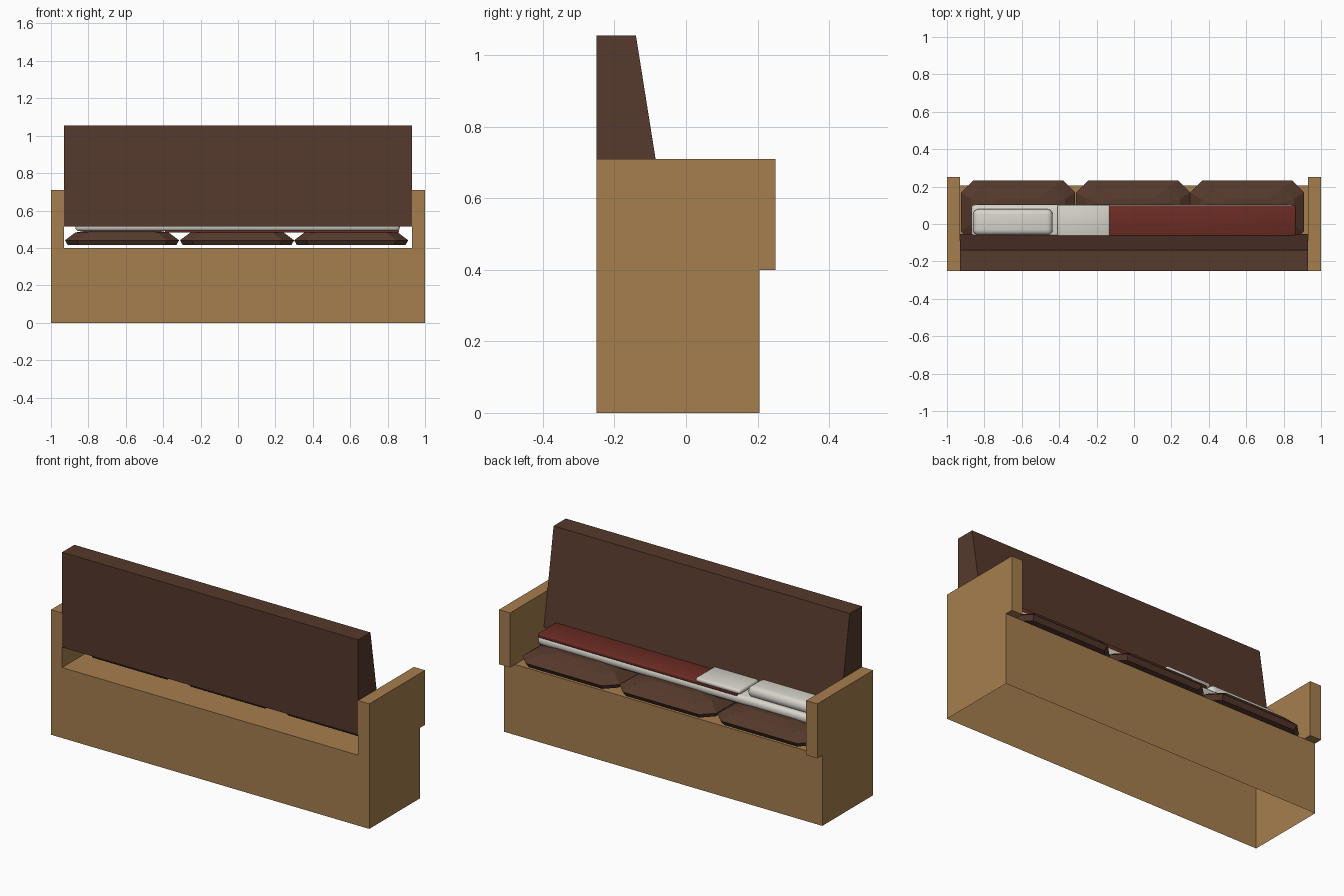
import bpy, bmesh
from mathutils import Vector

if "Cube" in bpy.data.objects:
    bpy.data.objects.remove(bpy.data.objects["Cube"])


def material(name, rgb):
    m = bpy.data.materials.new(name)
    m.diffuse_color = (*rgb, 1)
    m.use_nodes = True
    m.node_tree.nodes["Principled BSDF"].inputs["Base Color"].default_value = m.diffuse_color
    return m


WOOD = material("oak wood", (0.38, 0.21, 0.077))
BROWN = material("brown upholstery", (0.092, 0.041, 0.025))
WHITE = material("off white linen", (0.68, 0.66, 0.59))
RED = material("dark red blanket", (0.15, 0.025, 0.017))


def finish(name, bm, mat):
    bmesh.ops.recalc_face_normals(bm, faces=bm.faces)
    me = bpy.data.meshes.new(name)
    bm.to_mesh(me)
    bm.free()
    me.materials.append(mat)
    ob = bpy.data.objects.new(name, me)
    bpy.context.collection.objects.link(ob)
    return ob


def box(name, lo, hi, mat, bevel=0, segments=3):
    bm = bmesh.new()
    bmesh.ops.create_cube(bm, size=1)
    for v in bm.verts:
        v.co = Vector([(a + b) / 2 + c * (b - a) for a, b, c in zip(lo, hi, v.co)])
    if bevel:
        bmesh.ops.bevel(bm, geom=bm.edges[:], offset=bevel, segments=segments,
                        profile=0.5, affect='EDGES')
    ob = finish(name, bm, mat)
    if bevel:
        for p in ob.data.polygons:
            p.use_smooth = True
    return ob


# Frame: base box joined with the two overhanging arms, open underneath
frame = box("frame", (-1, -0.25, 0), (1, 0.205, 0.4), WOOD)
arms = [box("arm_cutter", (min(s, s * 0.93), -0.25, 0.4),
            (max(s, s * 0.93), 0.25, 0.71), WOOD) for s in (-1, 1)]
for arm in arms:
    mod = frame.modifiers.new("join arm", 'BOOLEAN')
    mod.operation = 'UNION'
    mod.solver = 'EXACT'
    mod.object = arm
deps = bpy.context.evaluated_depsgraph_get()
joined = bpy.data.meshes.new_from_object(frame.evaluated_get(deps))
frame.modifiers.clear()
bm = bmesh.new()
bm.from_mesh(joined)
bmesh.ops.dissolve_limit(bm, angle_limit=0.01, verts=bm.verts[:], edges=bm.edges[:])
bmesh.ops.delete(bm, geom=[f for f in bm.faces if f.calc_center_median().z < 0.001],
                 context='FACES')
bm.to_mesh(frame.data)
bm.free()
for arm in arms:
    bpy.data.objects.remove(arm)

# Backrest: wedge profile extruded along x
bm = bmesh.new()
profile = [(-0.25, 0.515), (-0.054, 0.515), (-0.14, 1.055), (-0.25, 1.055)]
face = bm.faces.new([bm.verts.new((-0.93, y, z)) for y, z in profile])
ext = bmesh.ops.extrude_face_region(bm, geom=[face])
bmesh.ops.translate(bm, vec=(1.86, 0, 0),
                    verts=[g for g in ext["geom"] if isinstance(g, bmesh.types.BMVert)])
finish("backrest", bm, BROWN)


# Seat cushions: stacked rings with cut corners
def cushion(name, cx, cy):
    bm = bmesh.new()
    rings = []
    for z, hx, hy, c in ((0.415, 0.29, 0.152, 0.06), (0.441, 0.305, 0.168, 0.065),
                         (0.482, 0.25, 0.13, 0.06), (0.502, 0.14, 0.07, 0.035)):
        pts = [(hx - c, -hy), (hx, c - hy), (hx, hy - c), (hx - c, hy),
               (c - hx, hy), (-hx, hy - c), (-hx, c - hy), (c - hx, -hy)]
        rings.append([bm.verts.new((cx + x, cy + y, z)) for x, y in pts])
    for a, b in zip(rings, rings[1:]):
        for i in range(8):
            j = (i + 1) % 8
            bm.faces.new((a[i], a[j], b[j], b[i]))
    bm.faces.new(rings[0])
    bm.faces.new(rings[-1])
    return finish(name, bm, BROWN)


for n, cx in (("left", -0.62), ("middle", -0.005), ("right", 0.605)):
    cushion("seat_cushion_" + n, cx, 0.065)

# Bedding: mattress, blanket above and tucked below, folded sheet, pillow
box("mattress", (-0.87, -0.075, 0.49), (0.865, 0.103, 0.54), WHITE, 0.02)
box("blanket", (-0.39, -0.07, 0.53), (0.865, 0.1, 0.555), RED, 0.008, 2)
box("blanket_tuck", (-0.39, -0.07, 0.483), (0.86, 0.08, 0.492), RED)
box("folded_sheet", (-0.41, -0.07, 0.545), (-0.13, 0.102, 0.571), WHITE, 0.01, 2)
box("pillow", (-0.86, -0.06, 0.53), (-0.435, 0.08, 0.595), WHITE, 0.03, 4)
